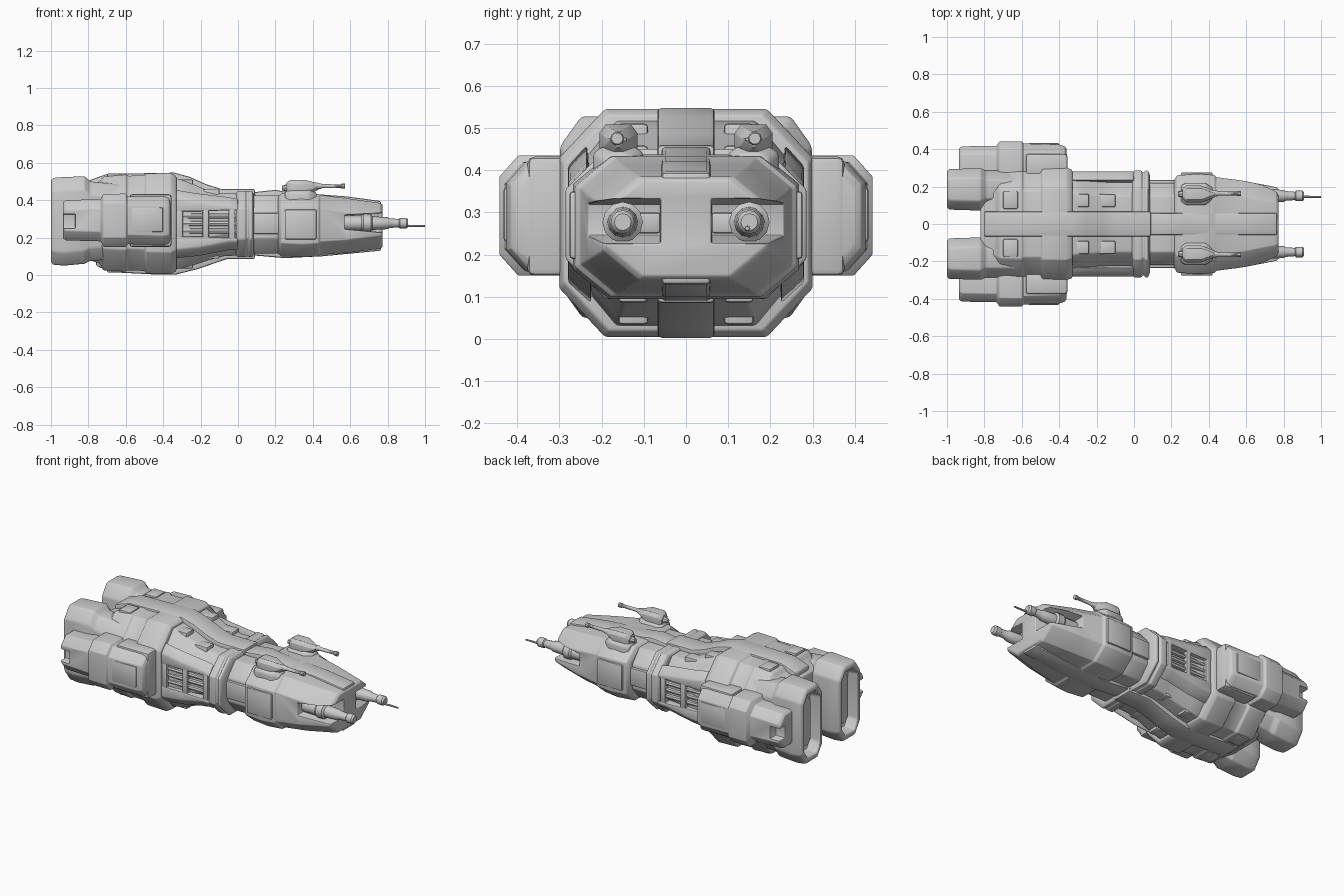
import bpy, bmesh
from math import sin, cos, pi

cutters = []


def skin(name, rings, bevel=0.008):
    """Skin closed rings of points into a capped solid."""
    bm = bmesh.new()
    vr = [[bm.verts.new(p) for p in r] for r in rings]
    n = len(vr[0])
    for a, b in zip(vr, vr[1:]):
        for i in range(n):
            bm.faces.new((a[i], a[(i + 1) % n], b[(i + 1) % n], b[i]))
    bm.faces.new(vr[0])
    bm.faces.new(vr[-1])
    bmesh.ops.recalc_face_normals(bm, faces=bm.faces)
    me = bpy.data.meshes.new(name)
    bm.to_mesh(me)
    bm.free()
    ob = bpy.data.objects.new(name, me)
    bpy.context.collection.objects.link(ob)
    if bevel:
        m = ob.modifiers.new("bevel", 'BEVEL')
        m.width, m.segments, m.limit_method = bevel, 2, 'ANGLE'
        m.angle_limit = 0.5
    return ob


def loft(name, secs, cy, cz, y=0.0, bevel=0.008):
    """Octagonal sections along x: (x, half width, z bottom, z top)."""
    rings = []
    for x, w, a, b in secs:
        rings.append([(x, y + p, q) for p, q in (
            (w - cy, b), (w, b - cz), (w, a + cz), (w - cy, a),
            (cy - w, a), (-w, a + cz), (-w, b - cz), (cy - w, b))])
    return skin(name, rings, bevel)


def box(name, x0, x1, y0, y1, z0, z1, bevel=0.008):
    return skin(name, [[(x, y0, z0), (x, y1, z0), (x, y1, z1), (x, y0, z1)]
                       for x in (x0, x1)], bevel)


def rod(name, prof, y, z, n=10, bevel=0):
    """Turned part along x from (x, radius) steps."""
    return skin(name, [[(x, y + r * cos(2 * pi * i / n), z + r * sin(2 * pi * i / n))
                        for i in range(n)] for x, r in prof], bevel)


def cut(target, cutter):
    m = target.modifiers.new("cut", 'BOOLEAN')
    m.operation, m.object, m.solver = 'DIFFERENCE', cutter, 'EXACT'
    target.modifiers.move(len(target.modifiers) - 1, 0)
    cutter.hide_render = True
    cutters.append(cutter)


# Rear hull, with stepped armour bands
loft("rear_hull", [(-0.82, .265, .09, .47), (-0.74, .28, .06, .50), (-0.72, .29, .025, .525),
                   (-0.60, .295, .018, .537), (-0.59, .285, .025, .53), (-0.50, .285, .022, .532),
                   (-0.49, .298, .008, .543), (-0.36, .30, .005, .545), (-0.33, .29, .02, .53)],
     .108, .115)
# Waist hull, collar and neck
loft("waist_hull", [(-0.34, .265, .03, .52), (-0.26, .26, .045, .495), (-0.17, .25, .075, .455),
                    (-0.08, .25, .10, .435), (0.01, .25, .105, .435)], .10, .12)
loft("waist_collar", [(-0.01, .27, .105, .44), (0.0, .285, .095, .45), (0.04, .285, .095, .45),
                      (0.045, .275, .10, .445), (0.055, .275, .10, .445), (0.06, .285, .095, .45),
                      (0.075, .285, .095, .45), (0.085, .26, .11, .43)], .095, .095)
loft("neck", [(0.07, .22, .115, .425), (0.24, .22, .115, .425)], .07, .08)

# Head with open weapon slots in the nose
head = loft("head", [(0.215, .235, .115, .425), (0.23, .26, .10, .435), (0.34, .268, .095, .437),
                     (0.43, .262, .10, .432), (0.44, .25, .108, .428), (0.58, .232, .118, .41),
                     (0.76, .197, .14, .385), (0.773, .187, .15, .375)], .085, .07)
# Spine and keel strips
for name, prof, hw in (
        ("rear_spine", [(-0.80, .44, .505), (-0.70, .44, .54), (-0.34, .44, .547), (-0.26, .42, .525),
                        (-0.17, .40, .485), (-0.09, .38, .46), (0.09, .38, .46)], .068),
        ("rear_keel", [(-0.76, .05, .11), (-0.68, .015, .11), (-0.45, .003, .11), (-0.33, .003, .11),
                       (-0.22, .03, .12), (-0.06, .085, .14), (0.09, .085, .14)], .068),
        ("head_spine", [(0.08, .38, .442), (0.20, .38, .455), (0.25, .38, .445), (0.58, .36, .42),
                        (0.765, .34, .395)], .058),
        ("head_keel", [(0.08, .105, .16), (0.25, .09, .16), (0.45, .10, .16), (0.765, .13, .18)], .058)):
    skin(name, [[(x, -hw, a), (x, hw, a), (x, hw, b), (x, -hw, b)] for x, a, b in prof], .01)

for s, side in ((1, "left"), (-1, "right")):
    def sbox(name, x0, x1, y0, y1, z0, z1, bevel=.008):
        return box(side + name, x0, x1, *sorted((s * y0, s * y1)), z0, z1, bevel)

    # Engine pod with recessed exhaust
    pod = loft(side + "_engine_pod", [(-1.0, .10, .065, .51), (-0.985, .108, .055, .52),
                                      (-0.93, .11, .05, .523), (-0.82, .113, .06, .528),
                                      (-0.79, .10, .075, .50), (-0.60, .10, .09, .48)],
               .05, .07, s * .185, .01)
    cut(pod, loft(side + "_exhaust_cutter", [(-1.1, .085, .085, .49), (-0.93, .075, .10, .475)],
                  .035, .05, s * .185, 0))
    loft(side + "_exhaust_grille", [(-0.955, .045, .14, .435), (-0.92, .055, .13, .445)],
         .02, .03, s * .185, .004)

    # Side nacelle with stepped band and notched tail
    nac = loft(side + "_nacelle", [(-0.935, .105, .195, .39), (-0.92, .115, .185, .40),
                                   (-0.735, .118, .18, .405), (-0.72, .14, .15, .432),
                                   (-0.60, .142, .15, .435), (-0.59, .13, .165, .42),
                                   (-0.40, .125, .16, .42), (-0.37, .115, .165, .415),
                                   (-0.36, .10, .18, .40)], .045, .05, s * .30)
    cut(nac, sbox("_nacelle_cutter", -1.0, -0.87, .36, .5, .25, .325, 0))
    # Nacelle mounting shelf and cheek plate
    sbox("_nacelle_shelf", -0.58, -0.355, .25, .375, .15, .432, .015)
    sbox("_nacelle_plate", -0.57, -0.40, .40, .432, .23, .36)

    # Waist armour rails above and below a recess with pipes
    skin(side + "_upper_rail", [[(x, s * .22, a), (x, s * .28, a), (x, s * .28, b - .05),
                                 (x, s * .235, b)] for x, a, b in
                                ((-.34, .34, .46), (-.22, .34, .44), (-.05, .345, .42), (0, .345, .41))])
    skin(side + "_lower_rail", [[(x, s * .22, b), (x, s * .28, b), (x, s * .28, a + .05),
                                 (x, s * .225, a)] for x, a, b in
                                ((-.34, .085, .205), (-.2, .10, .205), (-.05, .13, .20), (0, .13, .20))])
    for i, z in enumerate((.235, .275, .315)):
        rod(f"{side}_waist_pipe_{i}", [(-.34, .014), (.01, .014)], s * .255, z, 8)
    for i, x in enumerate((-.33, -.19, -.05)):
        sbox(f"_waist_rib_{i}", x, x + .035, .23, .279, .19, .36)
    # Waist deck boxes
    for i, (x0, x1, z) in enumerate(((-.34, -.24, .50), (-.20, -.10, .448))):
        sbox(f"_deck_box_{i}", x0, x1, .09, .16, z - .08, z + .01)
        sbox(f"_belly_box_{i}", x0, x1, .09, .16, .535 - z, .62 - z)
    # Rear hull deck plates
    sbox("_deck_plate", -0.70, -0.62, .08, .175, .48, .542)
    sbox("_belly_plate", -0.70, -0.62, .08, .175, .013, .07)

    # Neck brace and head cheek armour
    sbox("_neck_brace", .08, .23, .20, .235, .22, .33)
    sbox("_cheek_armour", .25, .42, .24, .276, .19, .35)

    # Nose slot and gun
    cut(head, skin(side + "_slot_cutter", [[(x, s * .06, a), (x, s * .4, a), (x, s * .4, b), (x, s * .06, b)]
                                           for x, a, b in ((.57, .245, .32), (.9, .215, .34))], 0))
    rod(side + "_gun", [(.55, .04), (.66, .04), (.67, .048), (.71, .048), (.72, .036), (.80, .032),
                        (.81, .026), (.86, .022), (.865, .028), (.90, .028), (.91, .02)], s * .15, .277, 12)
    sbox("_gun_cradle", .57, .69, .06, .15, .25, .30)

    # Deck turret: pedestal, faceted housing, barrel
    rod(side + "_turret_tail", [(.235, .012), (.29, .03)], s * .16, .465, 8)
    loft(side + "_turret_base", [(.25, .045, .36, .445), (.28, .06, .36, .455),
                                 (.38, .06, .36, .455), (.42, .035, .36, .44)], .02, .015, s * .16)
    loft(side + "_turret_housing", [(.26, .03, .43, .495), (.28, .045, .43, .508), (.36, .045, .43, .508),
                                    (.40, .03, .44, .497), (.43, .018, .455, .492)], .015, .02, s * .16)
    rod(side + "_turret_barrel", [(.40, .018), (.44, .016), (.45, .011), (.55, .010),
                                  (.553, .014), (.573, .014)], s * .163, .475, 10)

# Long thin barrel on one nose gun only
rod("long_thin_barrel", [(.88, .007), (1.0, .005)], .145, .262, 8)

# Bake modifiers, drop cutters, smooth shading with sharp edges
bpy.ops.object.select_all(action='SELECT')
bpy.context.view_layer.objects.active = head
bpy.ops.object.convert(target='MESH')
for c in cutters:
    bpy.data.objects.remove(c, do_unlink=True)
bpy.ops.object.select_all(action='SELECT')
bpy.context.view_layer.objects.active = head
bpy.ops.object.shade_smooth_by_angle(angle=0.6)
